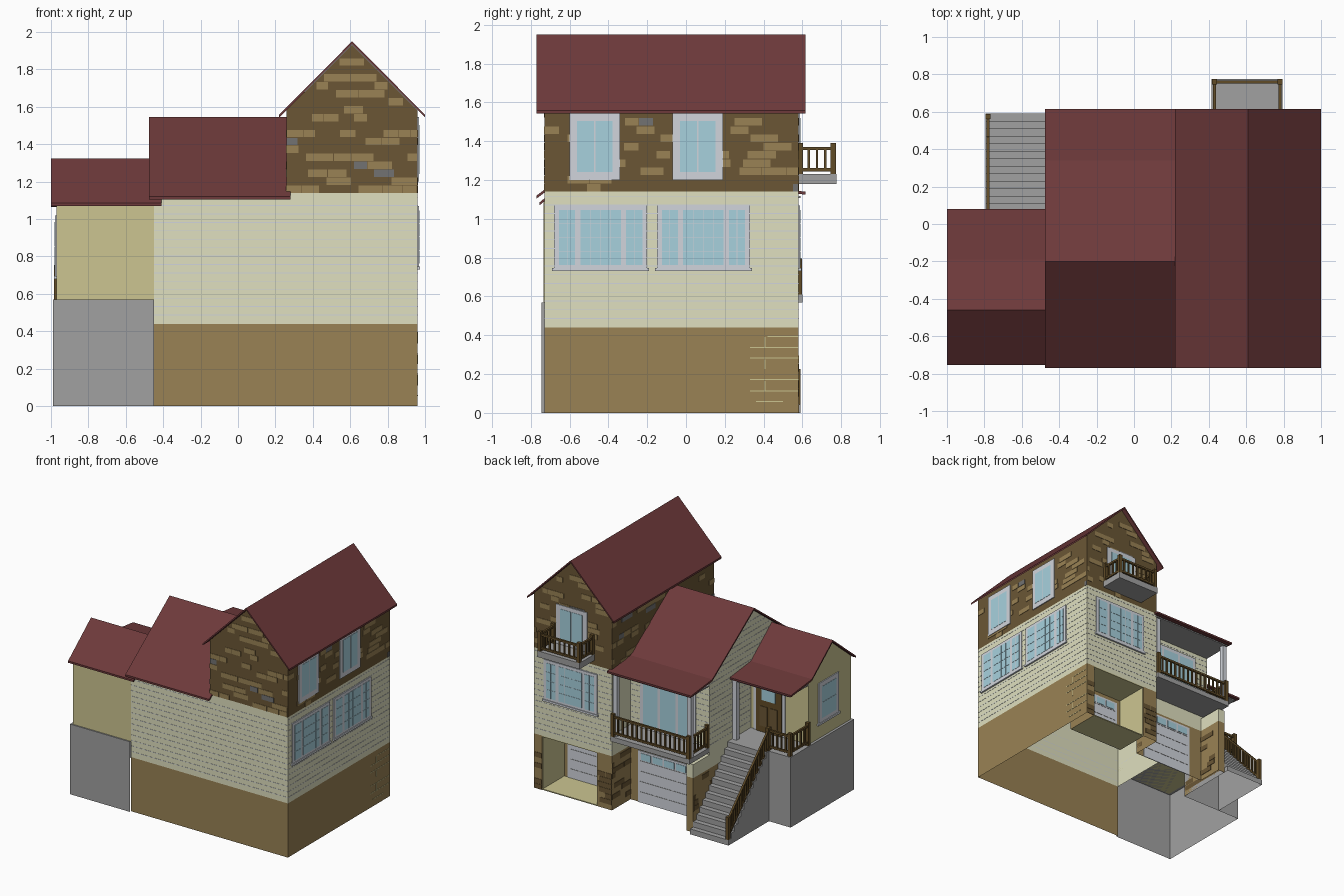
import bpy, bmesh, random
from mathutils import Vector

if "Cube" in bpy.data.objects:
    bpy.data.objects.remove(bpy.data.objects["Cube"])

random.seed(4)

def material(name, r, g, b):
    m = bpy.data.materials.new(name)
    m.diffuse_color = [(c / 255) ** 2.2 for c in (r, g, b)] + [1]
    m.use_nodes = True
    m.node_tree.nodes["Principled BSDF"].inputs["Base Color"].default_value = m.diffuse_color
    return m

ROOF = material("roof maroon", 109, 60, 61)
CREAM = material("siding cream", 223, 223, 190)
TAN = material("brick tan", 152, 129, 85)
DARK = material("brick dark brown", 106, 87, 56)
OLIVE = material("wall yellow", 203, 196, 144)
GREY = material("concrete grey", 160, 160, 160)
TRIM = material("trim pale grey", 208, 212, 219)
GLASS = material("glass blue", 166, 208, 221)
WOOD = material("wood brown", 97, 77, 44)
SLATE = material("slate grey", 114, 114, 114)

DIRS = {"-x": (-1, 0, 0), "+x": (1, 0, 0), "-y": (0, -1, 0), "+y": (0, 1, 0), "-z": (0, 0, -1), "+z": (0, 0, 1)}

def finish(name, bm, mat, drop=""):
    """Make the object; faces looking in the dropped directions are left open."""
    bmesh.ops.recalc_face_normals(bm, faces=bm.faces[:])
    bm.normal_update()
    dirs = [Vector(DIRS[d]) for d in drop.split()]
    gone = [f for f in bm.faces if any(f.normal.dot(d) > .99 for d in dirs)]
    bmesh.ops.delete(bm, geom=gone, context="FACES")
    me = bpy.data.meshes.new(name)
    bm.to_mesh(me)
    bm.free()
    me.materials.append(mat)
    ob = bpy.data.objects.new(name, me)
    bpy.context.collection.objects.link(ob)

def loft(bm, a, b):
    """Solid between two matching polygons."""
    a, b = [bm.verts.new(p) for p in a], [bm.verts.new(p) for p in b]
    bm.faces.new(a)
    bm.faces.new(b[::-1])
    for i in range(len(a)):
        j = (i + 1) % len(a)
        bm.faces.new((a[i], b[i], b[j], a[j]))

def add_box(bm, x0, x1, y0, y1, z0, z1):
    loft(bm, *[[(x0, y0, z), (x1, y0, z), (x1, y1, z), (x0, y1, z)] for z in (z0, z1)])

def boxes(name, mat, *items, drop=""):
    bm = bmesh.new()
    for it in items:
        add_box(bm, *it)
    finish(name, bm, mat, drop)

def prism(name, mat, axis, lo, hi, pts, drop=""):
    """Extrude a profile: (y,z) along x, (x,z) along y."""
    bm = bmesh.new()
    loft(bm, *[[(k, p, z) if axis == "x" else (p, k, z) for p, z in pts] for k in (lo, hi)])
    finish(name, bm, mat, drop)

def roof(name, axis, lo, hi, pts, t=0.015):
    prism(name, ROOF, axis, lo, hi, pts + [(p, z - t) for p, z in reversed(pts)])

def on(w, u0, u1, z0, z1, d0, d1):
    """Box lying on a wall w = (axis, position, outward sign)."""
    axis, p, s = w
    a, b = sorted((p + s * d0, p + s * d1))
    return (a, b, u0, u1, z0, z1) if axis == "x" else (u0, u1, a, b, z0, z1)

RIGHT, BACK, FRONT = ("x", .96, 1), ("y", .58, 1), ("y", -.73, -1)
GABLE, LEFT = ("x", -.45, -1), ("x", -.97, -1)
PORCH, ENTRY, RECESS = ("y", .34, 1), ("y", -.19, 1), ("y", .30, 1)

def window(name, w, u0, u1, z0, z1, panes, m=.022, sill=True):
    """Frame plate with glass panes; pane = (from, to, columns, rows)."""
    plates = [on(w, u0, u1, z0, z1, 0, .008)]
    if sill:
        plates.append(on(w, u0 - .01, u1 + .01, z0 - .01, z0 + .006, 0, .014))
    boxes(name + "_frame", TRIM, *plates)
    g, W, H = [], u1 - u0, z1 - z0 - 2 * m
    for f0, f1, nc, nr in panes:
        a, b = u0 + f0 * W, u0 + f1 * W
        for i in range(nc):
            for j in range(nr):
                du, dz = (b - a) / nc, H / nr
                g.append(on(w, a + i * du + .0014, a + (i + 1) * du - .0014,
                            z0 + m + j * dz + .0014, z0 + m + (j + 1) * dz - .0014, .008, .010))
    boxes(name + "_glass", GLASS, *g)

def bricks(name, w, u0, u1, z0, z1, chances, limit=None):
    """Scattered brick plates in rows, by (material, chance)."""
    found, h, z = {m.name: (m, []) for m, _ in chances}, .0425, z0
    while z + h <= z1 + .005:
        a, b = limit(z + h, u0, u1) if limit else (u0, u1)
        u = a
        while u < b - .02:
            e = min(b, u + random.uniform(.06, .15))
            r = random.random()
            for m, c in chances:
                if r < c:
                    found[m.name][1].append(on(w, u, e - .003, z, z + h - .003, 0, .003))
                    break
                r -= c
            u = e
        z += h
    for m, items in found.values():
        if items:
            boxes(name + "_" + m.name.replace(" ", "_"), m, *items)

def seams(name, w, u0, u1, z0, z1, limit=None):
    items, z = [], z0 + .045
    while z < z1 - .01:
        a, b = limit(z, u0, u1) if limit else (u0, u1)
        items.append(on(w, a, b, z, z + .004, 0, .0015))
        z += .045
    boxes(name, TRIM, *items)

def railing(name, p0, p1, h=.17):
    """End posts, two rails and balusters between two floor points; may slope."""
    bm, p0, p1 = bmesh.new(), Vector(p0), Vector(p1)
    d = p1 - p0
    side = Vector((-d.y, d.x, 0)).normalized() * .008
    up = Vector((0, 0, .016))
    for z in (.02, h - .02):
        loft(bm, *[[q - side, q + side, q + side + up, q - side + up]
                   for q in (p0 + Vector((0, 0, z)), p1 + Vector((0, 0, z)))])
    n = max(2, round(d.length / .042))
    for i in range(n + 1):
        q = p0 + d * i / n
        r, lo, hi = (.014, 0, h + .015) if i in (0, n) else (.006, .02, h - .01)
        add_box(bm, q.x - r, q.x + r, q.y - r, q.y + r, q.z + lo, q.z + hi)
    finish(name, bm, WOOD)

def garage_door(name, w, u0, u1, z1):
    boxes(name, TRIM, on(w, u0, u1, 0, z1, 0, .006))
    boxes(name + "_grooves", GREY,
          *[on(w, u0 + .02, u1 - .02, z1 * k / 5, z1 * k / 5 + .005, .006, .008) for k in range(1, 5)])
    s = (u1 - u0 - .04) / 4
    boxes(name + "_glass", GLASS,
          *[on(w, u0 + .02 + i * s + .008, u0 + .02 + (i + 1) * s - .008, z1 * .83, z1 * .96, .006, .009)
            for i in range(4)])

# Brick base: one open-bottomed wall around tower, garage recess and middle wing
plan = [(-.45, .07), (-.45, .55), (-.39, .55), (-.39, .34), (.26, .34), (.26, .58), (.39, .58),
        (.39, .30), (.89, .30), (.89, .58), (.96, .58), (.96, -.73), (-.45, -.73)]
bm = bmesh.new()
cols = [[bm.verts.new((x, y, z)) for z in (0, .44)] for x, y in plan]
for a, b in zip(cols, cols[1:]):
    bm.faces.new((a[0], a[1], b[1], b[0]))
finish("brick_base", bm, TAN)
boxes("recess_lining", OLIVE, (.39, .89, .302, .58, 0, .008), (.39, .397, .302, .575, .008, .44),
      (.883, .89, .302, .575, .008, .44), (.39, .89, .302, .58, .432, .44))
garage_door("tower_garage_door", RECESS, .43, .85, .40)

# Tower: siding floor and shingled gable storey
boxes("tower_siding", CREAM, (.26, .96, -.73, .34, .44, 1.14), drop="-x +y -z +z")
boxes("tower_siding_back", CREAM, (.26, .96, .34, .58, .44, 1.14), drop="-y -z +z")
prism("tower_upper", DARK, "y", -.73, .58, [(.26, 1.14), (.96, 1.14), (.96, 1.582), (.61, 1.932), (.26, 1.582)])
roof("tower_roof", "y", -.77, .615, [(.22, 1.558), (.61, 1.95), (1.0, 1.558)])

# Middle wing
prism("middle_siding", CREAM, "x", -.45, .26,
      [(-.73, .44), (.34, .44), (.34, 1.153), (-.2, 1.528), (-.73, 1.133)], "-z +x")
boxes("pillar_siding", CREAM, (-.45, -.39, .34, .55, .44, .55))
roof("middle_roof", "x", -.475, .28, [(-.77, 1.12), (-.2, 1.545), (.34, 1.17), (.615, 1.14)])
garage_door("middle_garage_door", PORCH, -.27, .19, .42)

# Left wing on an open-bottomed concrete foundation
boxes("left_foundation", GREY, (-.99, -.45, -.745, .07, 0, .57), drop="-z +x")
prism("left_room", OLIVE, "x", -.97, -.45, [(-.735, .57), (-.19, .57), (-.19, 1.093), (-.46, 1.309), (-.735, 1.085)])
roof("left_roof", "x", -1.0, -.41, [(-.755, 1.085), (-.46, 1.325), (-.19, 1.11), (.08, 1.08)])

# Brick and siding details
ROWS = lambda z, a, b: (max(a, .61 - (1.93 - z) * .98), min(b, .61 + (1.93 - z) * .98))
SLOPE = lambda z, a, b: (max(a, -.2 - (1.525 - z) * 1.34), min(b, -.2 + (1.525 - z) * 1.44))
MIX = [(TAN, .28), (SLATE, .03)]
bricks("front_shingle", FRONT, .26, .96, 1.14, 1.88, MIX, ROWS)
bricks("back_shingle", BACK, .26, .96, 1.14, 1.88, MIX, ROWS)
bricks("right_shingle", RIGHT, -.73, .58, 1.14, 1.54, MIX)
bricks("left_shingle", ("x", .26, -1), -.73, .58, 1.14, 1.54, MIX)
BASE = [(DARK, .28)]
bricks("base_left_pier", BACK, .26, .39, 0, .44, BASE)
bricks("base_right_pier", BACK, .89, .96, 0, .44, BASE)
bricks("base_inner_pier", ("x", .26, -1), .34, .58, 0, .44, BASE)
bricks("stair_pier_inner", ("x", -.39, 1), .34, .55, 0, .44, BASE)
bricks("stair_pier_outer", GABLE, .07, .55, 0, .44, BASE)
boxes("corner_mortar", OLIVE, *[on(RIGHT, a, b, z, z + .005, 0, .002) for a, b, z in
      ((.36, .50, .055), (.33, .58, .11), (.33, .58, .17), (.33, .58, .28), (.33, .58, .335), (.42, .58, .39))],
      *[on(RIGHT, .405, .41, z, z + .05, 0, .002) for z in (.115, .225, .34)])
seams("front_seams", FRONT, -.45, .96, .44, 1.11)
seams("right_seams", RIGHT, -.73, .58, .44, 1.13)
seams("back_seams", BACK, .26, .96, .44, 1.13)
seams("porch_seams", PORCH, -.45, .26, .58, 1.10)
seams("gable_seams", GABLE, -.73, .34, .58, 1.48, SLOPE)

# Windows and doors
TRIPLE = [(.05, .23, 2, 4), (.28, .72, 4, 4), (.77, .95, 2, 4)]
PAIR = [(.14, .49, 1, 1), (.51, .86, 1, 1)]
window("right_window_1", RIGHT, -.68, -.20, .74, 1.07, TRIPLE)
window("right_window_2", RIGHT, -.15, .33, .74, 1.07, TRIPLE)
window("back_window", BACK, .39, .87, .74, 1.07, TRIPLE)
window("upper_window_1", RIGHT, -.60, -.34, 1.20, 1.545, PAIR, .04, False)
window("upper_window_2", RIGHT, -.07, .19, 1.20, 1.545, PAIR, .04, False)
window("left_window", LEFT, -.57, -.31, .69, 1.02, [(.14, .86, 1, 2)], .035)
window("balcony_door", BACK, .48, .76, 1.23, 1.55, PAIR, .03, False)
window("porch_door", PORCH, -.33, .17, .61, 1.06, [(.05, .32, 1, 1), (.36, .64, 1, 1), (.68, .95, 1, 1)], .03, False)
boxes("entry_door_frame", TRIM, on(ENTRY, -.76, -.48, .57, 1.02, 0, .006))
boxes("entry_door", WOOD, on(ENTRY, -.735, -.505, .57, 1.0, .006, .014))
boxes("entry_door_glass", GLASS, on(ENTRY, -.68, -.56, .83, .96, .014, .018))
boxes("entry_door_panels", DARK, on(ENTRY, -.70, -.63, .62, .78, .014, .018), on(ENTRY, -.61, -.54, .62, .78, .014, .018))

# Porch and balcony slabs, ceilings and columns
boxes("porch_slab", GREY, (-.45, .26, .34, .60, .57, .61))
boxes("balcony_slab", GREY, (.415, .795, .58, .775, 1.18, 1.23))
boxes("porch_ceilings", GREY, (-.45, .26, .34, .59, 1.108, 1.118), (-.97, -.45, -.19, .06, 1.05, 1.06))
boxes("columns", TRIM, *[(x - .018, x + .018, y - .018, y + .018, z0, z1) for x, y, z0, z1 in
      ((-.43, .56, .61, 1.11), (.235, .56, .61, 1.11), (-.475, .035, .57, 1.055))])

# Stairs with solid side, open below
N, Y0, Y1 = 13, .59, .07
steps = [(Y1, 0), (Y0, 0)]
for i in range(N):
    z = .57 * (i + 1) / N
    steps += [(Y0 + (Y1 - Y0) * i / N, z), (Y0 + (Y1 - Y0) * (i + 1) / N, z)]
prism("stairs", GREY, "x", -.795, -.45, steps, "-z")

# Railings
railing("stair_railing", (-.78, .575, .04), (-.78, .06, .57))
railing("entry_railing_back", (-.78, .05, .57), (-.97, .05, .57))
railing("entry_railing_side", (-.97, .05, .57), (-.97, -.18, .57))
railing("porch_railing_back", (-.435, .585, .61), (.245, .585, .61))
railing("porch_railing_side", (-.435, .585, .61), (-.435, .35, .61))
railing("balcony_railing_back", (.43, .76, 1.225), (.78, .76, 1.225), .15)
for n, x in (("left", .43), ("right", .78)):
    railing("balcony_railing_" + n, (x, .59, 1.225), (x, .76, 1.225), .15)
